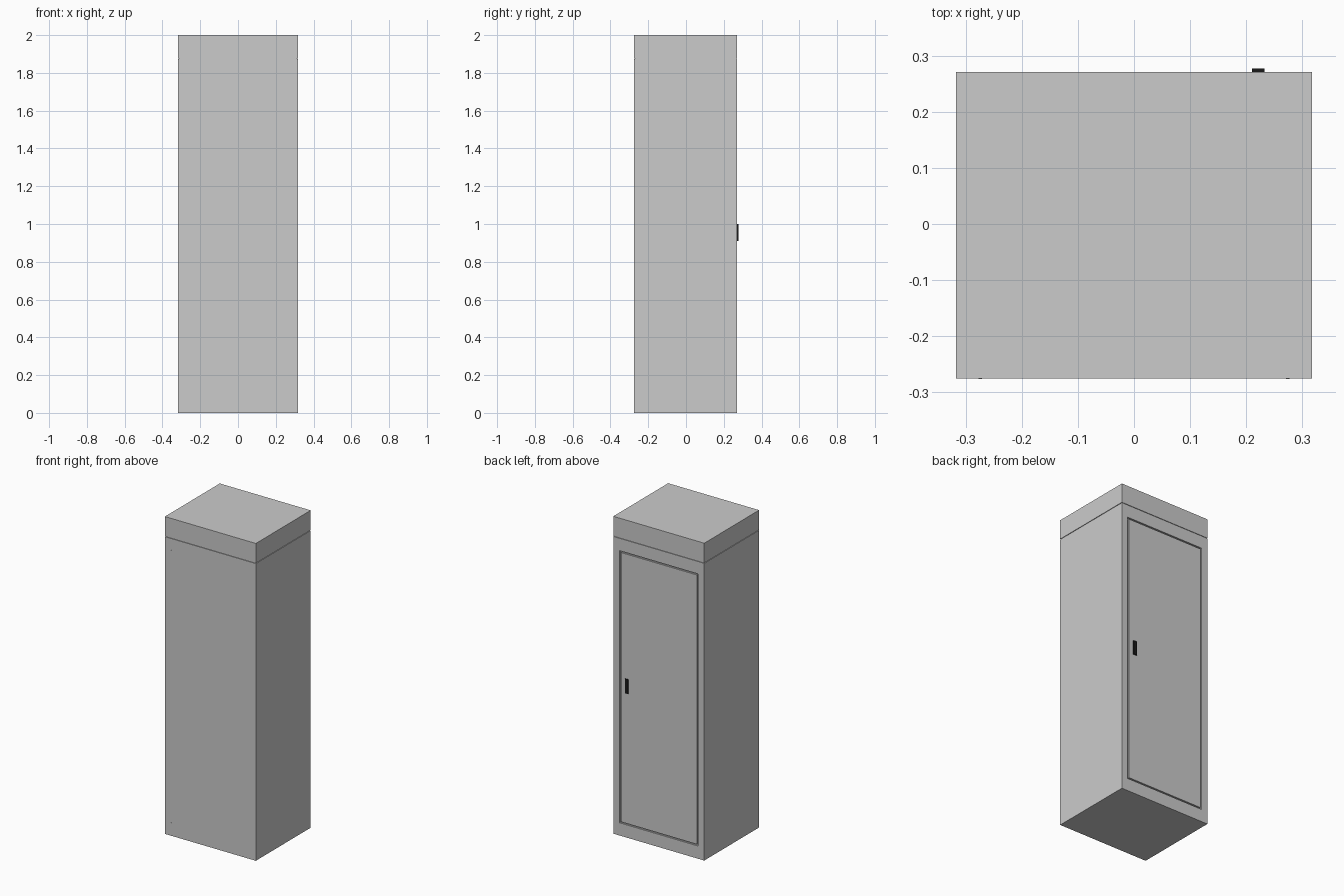
import bpy, bmesh
from mathutils import Matrix

if "Cube" in bpy.data.objects:
    bpy.data.objects.remove(bpy.data.objects["Cube"])

X, Y0, Y1 = 0.317, -0.275, 0.271      # half width, front face, back face
SEAM = 1.875                          # height of the joint below the top box
DOOR_X, DOOR_Z0, DOOR_Z1 = 0.274, 0.08, 1.795
GAP, RECESS = 0.009, 0.01


def make_object(name, bm):
    bmesh.ops.recalc_face_normals(bm, faces=bm.faces)
    mesh = bpy.data.meshes.new(name)
    bm.to_mesh(mesh)
    bm.free()
    obj = bpy.data.objects.new(name, mesh)
    bpy.context.collection.objects.link(obj)
    return obj


def box(name, x0, x1, y0, y1, z0, z1):
    bm = bmesh.new()
    bmesh.ops.create_cube(bm, size=1)
    bmesh.ops.scale(bm, vec=(x1 - x0, y1 - y0, z1 - z0), verts=bm.verts)
    bmesh.ops.translate(bm, vec=((x0 + x1) / 2, (y0 + y1) / 2, (z0 + z1) / 2), verts=bm.verts)
    return make_object(name, bm)


# Cabinet shell: stacked rectangles, pinched in at the seam
bm = bmesh.new()
g, d = 0.002, 0.004
rings = []
for z, inset in [(0, 0), (SEAM - g, 0), (SEAM - g, d), (SEAM + g, d), (SEAM + g, 0), (2, 0)]:
    rings.append([bm.verts.new((x * (X - inset), y, z)) for x, y in
                  [(-1, Y0 + inset), (1, Y0 + inset), (1, Y1 - inset), (-1, Y1 - inset)]])
for low, high in zip(rings, rings[1:]):
    for i in range(4):
        j = (i + 1) % 4
        bm.faces.new((low[i], low[j], high[j], high[i]))
bm.faces.new(rings[0])
bm.faces.new(rings[-1])
cabinet = make_object("cabinet_shell", bm)

# Door opening cut into the back
cutter = box("door_opening_cutter", -DOOR_X, DOOR_X, Y1 - RECESS, Y1 + 0.05, DOOR_Z0, DOOR_Z1)
cutter.hide_render = True
cutter.hide_viewport = True
cut = cabinet.modifiers.new("door_opening", 'BOOLEAN')
cut.operation = 'DIFFERENCE'
cut.solver = 'EXACT'
cut.object = cutter

# Door panel sitting flush in the opening
box("door_panel", GAP - DOOR_X, DOOR_X - GAP, Y1 - RECESS, Y1, DOOR_Z0 + GAP, DOOR_Z1 - GAP)

# Black door handle
handle = box("door_handle", 0.21, 0.233, Y1 - 0.002, 0.277, 0.91, 1.0)
black = bpy.data.materials.new("black")
black.diffuse_color = (0.01, 0.01, 0.01, 1)
black.use_nodes = True
black.node_tree.nodes["Principled BSDF"].inputs["Base Color"].default_value = black.diffuse_color
handle.data.materials.append(black)

# Tiny screws at the corners of the front
bm = bmesh.new()
for x in (-0.274, 0.274):
    for z in (0.08, 1.797):
        bmesh.ops.create_cone(bm, cap_ends=True, segments=12, radius1=0.003, radius2=0.003, depth=0.002,
                              matrix=Matrix.Translation((x, Y0, z)) @ Matrix.Rotation(1.5708, 4, 'X'))
make_object("front_screws", bm)
